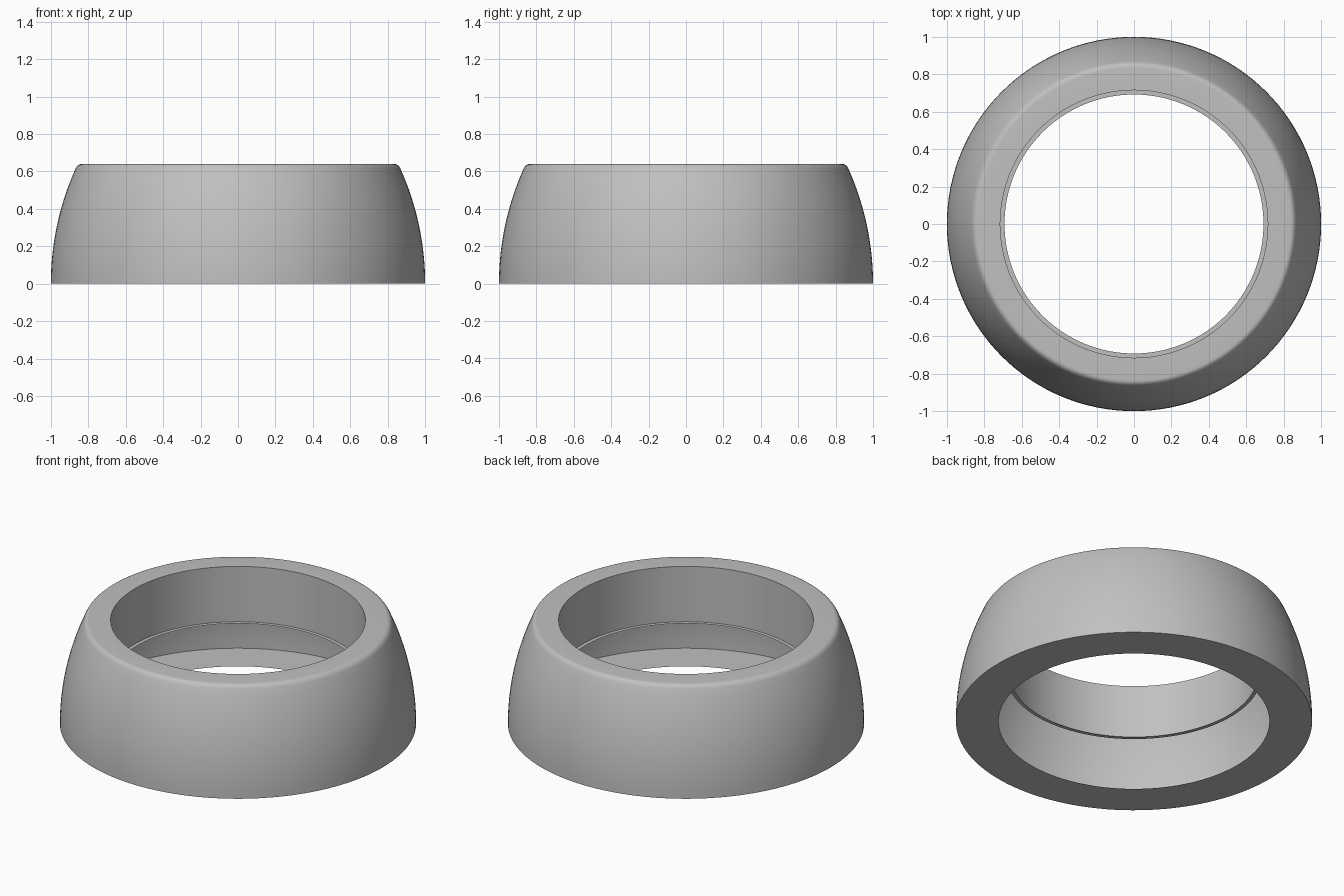
import bpy
import bmesh
import math

cube = bpy.data.objects.get("Cube")
if cube:
    bpy.data.objects.remove(cube, do_unlink=True)

HEIGHT = 0.64
BULGE = 1.5        # radius of the curved outer wall
SEGMENTS = 128

grey = bpy.data.materials.new("plain_grey")
grey.use_nodes = True
colour = (0.53, 0.53, 0.53, 1)
grey.diffuse_color = colour
grey.node_tree.nodes["Principled BSDF"].inputs["Base Color"].default_value = colour


def wall_radius(z):
    return 1 - BULGE + math.sqrt(BULGE ** 2 - z ** 2)


def rounded(a, corner, b, steps=6):
    """Quadratic curve that rounds off a corner."""
    points = []
    for i in range(steps + 1):
        t = i / steps
        points.append(tuple((1 - t) ** 2 * p + 2 * t * (1 - t) * q + t * t * r
                            for p, q, r in zip(a, corner, b)))
    return points


def lathe(name, profile):
    """Revolve a radius and height profile into an open thin shell."""
    bm = bmesh.new()
    rings = []
    for r, z in profile:
        rings.append([bm.verts.new((r * math.cos(a), r * math.sin(a), z))
                      for a in (math.tau * i / SEGMENTS for i in range(SEGMENTS))])
    for low, high in zip(rings, rings[1:]):
        for i in range(SEGMENTS):
            j = (i + 1) % SEGMENTS
            bm.faces.new((low[i], low[j], high[j], high[i]))
    mesh = bpy.data.meshes.new(name)
    bm.to_mesh(mesh)
    bm.free()
    mesh.materials.append(grey)
    obj = bpy.data.objects.new(name, mesh)
    bpy.context.collection.objects.link(obj)
    bpy.ops.object.select_all(action='DESELECT')
    obj.select_set(True)
    bpy.context.view_layer.objects.active = obj
    bpy.ops.object.shade_smooth_by_angle(angle=math.radians(35))
    return obj


# Hollow ring: flat base, bulging wall, rounded rim, inner sleeve and small lip
shoulder = HEIGHT - 0.025
profile = [(0.76, 0)]
profile += [(wall_radius(shoulder * i / 16), shoulder * i / 16) for i in range(16)]
profile += rounded((wall_radius(shoulder), shoulder),
                   (wall_radius(HEIGHT), HEIGHT), (0.835, HEIGHT))
profile += [(0.715, HEIGHT), (0.715, 0.297), (0.692, 0.297)]
lathe("ring_housing", profile)
